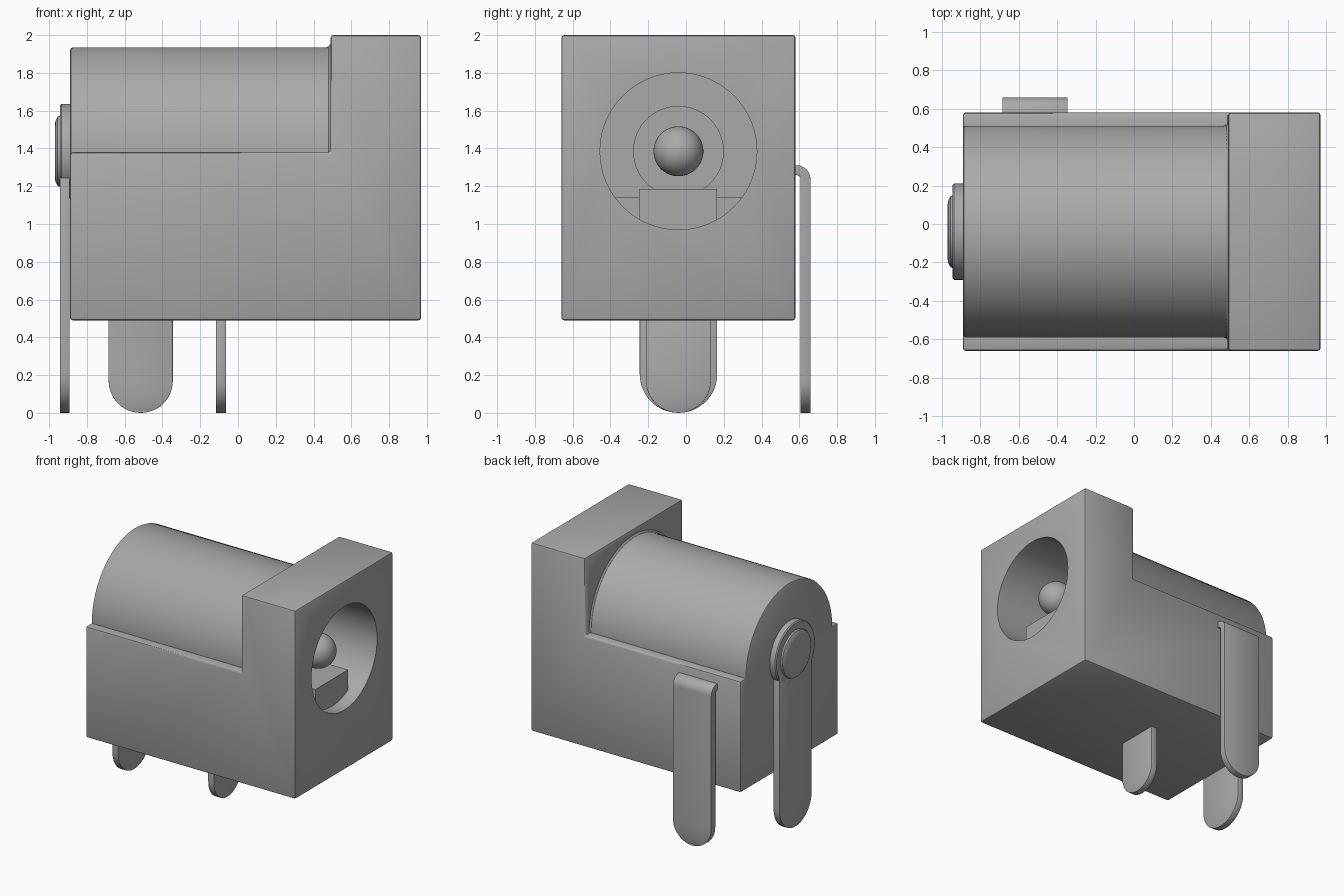
import bpy, bmesh
from math import sin, cos, pi
from mathutils import Vector

cube = bpy.data.objects.get("Cube")
if cube:
    bpy.data.objects.remove(cube, do_unlink=True)

grey = bpy.data.materials.new("plain grey")
grey.use_nodes = True
COLOUR = (0.4, 0.4, 0.4, 1)
grey.diffuse_color = COLOUR
grey.node_tree.nodes["Principled BSDF"].inputs["Base Color"].default_value = COLOUR

AXIS_Y, AXIS_Z = -0.04, 1.385


def finish(name, bm):
    bmesh.ops.remove_doubles(bm, verts=bm.verts, dist=1e-4)
    bmesh.ops.recalc_face_normals(bm, faces=bm.faces)
    mesh = bpy.data.meshes.new(name)
    bm.to_mesh(mesh)
    bm.free()
    mesh.materials.append(grey)
    ob = bpy.data.objects.new(name, mesh)
    bpy.context.collection.objects.link(ob)
    return ob


def lathe(name, profile, segments=64):
    """Turn (x, radius) points around the socket axis."""
    bm = bmesh.new()
    verts = [bm.verts.new((x, AXIS_Y, AXIS_Z + r)) for x, r in profile]
    edges = [bm.edges.new(pair) for pair in zip(verts, verts[1:])]
    bmesh.ops.spin(bm, geom=verts + edges, cent=(0, AXIS_Y, AXIS_Z), axis=(1, 0, 0),
                   angle=2 * pi, steps=segments, use_merge=True)
    return finish(name, bm)


def extrude_y(name, outline, y0, y1):
    """Extrude an (x, z) outline from y0 to y1."""
    bm = bmesh.new()
    face = bm.faces.new([bm.verts.new((x, y0, z)) for x, z in outline])
    moved = bmesh.ops.extrude_face_region(bm, geom=[face])["geom"]
    bmesh.ops.translate(bm, vec=(0, y1 - y0, 0),
                        verts=[v for v in moved if isinstance(v, bmesh.types.BMVert)])
    return finish(name, bm)


def terminal(name, path, radius, place, thickness=0.052):
    """Sheet metal leg with a round tip; path is (offset, z) from the tip up."""
    start = path[0][0]
    rows = []
    for i in range(13):
        a = i / 12 * pi / 2
        rows.append((start, radius * (1 - cos(a)), radius * sin(a)))
    rows += [(n, z, radius) for n, z in path[1:]]
    bm = bmesh.new()
    pairs = [[bm.verts.new(place(s * w, n, z)) for s in (-1, 1)] for n, z, w in rows]
    for (a, b), (c, d) in zip(pairs, pairs[1:]):
        bm.faces.new((a, b, d, c))
    ob = finish(name, bm)
    solid = ob.modifiers.new("thickness", "SOLIDIFY")
    solid.thickness, solid.offset = thickness, 0
    solid.use_even_offset = True
    soften(ob, 0.008)
    return ob


def soften(ob, width):
    bevel = ob.modifiers.new("soft edges", "BEVEL")
    bevel.width, bevel.segments = width, 2
    bevel.limit_method, bevel.angle_limit = "ANGLE", 0.7


def combine(ob, other, operation):
    mod = ob.modifiers.new(operation.lower(), "BOOLEAN")
    mod.object, mod.operation, mod.solver = other, operation, "EXACT"


# Housing: L-shaped block, round barrel and the socket bore
housing = extrude_y("housing", [(-0.89, 0.49), (0.97, 0.49), (0.97, 2), (0.49, 2),
                                (0.49, 1.38), (-0.89, 1.38)], -0.66, 0.58)
soften(housing, 0.015)
barrel = lathe("barrel", [(-0.89, 0), (-0.89, 0.535), (-0.885, 0.545), (-0.875, 0.55),
                          (0.465, 0.55), (0.48, 0.555), (0.495, 0.575), (0.6, 0.575),
                          (0.6, 0)], 96)
bore = lathe("bore_cutter", [(-0.75, 0), (-0.75, 0.415), (1.1, 0.415), (1.1, 0)])
combine(housing, barrel, "UNION")
combine(housing, bore, "DIFFERENCE")

# Centre pin with its collar and rounded tip
tip = [(0.74 + 0.132 * sin(i / 10 * pi / 2), 0.132 * cos(i / 10 * pi / 2)) for i in range(11)]
centre_pin = lathe("centre_pin", [(-0.8, 0), (-0.8, 0.24), (-0.65, 0.24), (-0.65, 0.132)] + tip)

# Rivet on the back of the housing
rivet_washer = lathe("rivet_washer", [(-0.88, 0), (-0.88, 0.25), (-0.935, 0.25),
                                      (-0.943, 0.242), (-0.943, 0)])
rivet_head = lathe("rivet_head", [(-0.94, 0), (-0.94, 0.19), (-0.955, 0.183),
                                  (-0.967, 0.16), (-0.97, 0.13), (-0.97, 0)])

# Three legs
back_leg = terminal("back_leg", [(-0.917, 0), (-0.917, 1.385)], 0.205,
                    lambda u, n, z: (n, AXIS_Y + u, z))
middle_leg = terminal("middle_leg", [(-0.09, 0), (-0.09, 0.6)], 0.172,
                      lambda u, n, z: (n, AXIS_Y + u, z))
bend = [(0.585 + 0.048 * cos(i / 6 * pi / 2), 1.237 + 0.048 * sin(i / 6 * pi / 2))
        for i in range(7)]
side_leg = terminal("side_leg", [(0.633, 0)] + bend + [(0.53, 1.285)], 0.17,
                    lambda u, n, z: (-0.515 + u, n, z))

# Contact spring and ledge on the floor of the bore
contact_spring = extrude_y("contact_spring", [(0, 0.95), (0.86, 0.95), (0.86, 1.185),
                                              (0, 1.185)], -0.248, 0.165)
bore_ledge = extrude_y("bore_ledge", [(-0.8, 0.95), (0.4, 0.95), (0.4, 1.14), (-0.8, 1.14)],
                       AXIS_Y - 0.35, AXIS_Y + 0.35)

# Apply modifiers, then shade smooth with sharp edges kept
for ob in (housing, barrel, bore, centre_pin, rivet_washer, rivet_head, back_leg,
           middle_leg, side_leg, contact_spring, bore_ledge):
    bpy.ops.object.select_all(action="DESELECT")
    ob.select_set(True)
    bpy.context.view_layer.objects.active = ob
    for mod in list(ob.modifiers):
        bpy.ops.object.modifier_apply(modifier=mod.name)
    bpy.ops.object.shade_smooth_by_angle(angle=0.6)
for helper in (barrel, bore):
    bpy.data.objects.remove(helper, do_unlink=True)
